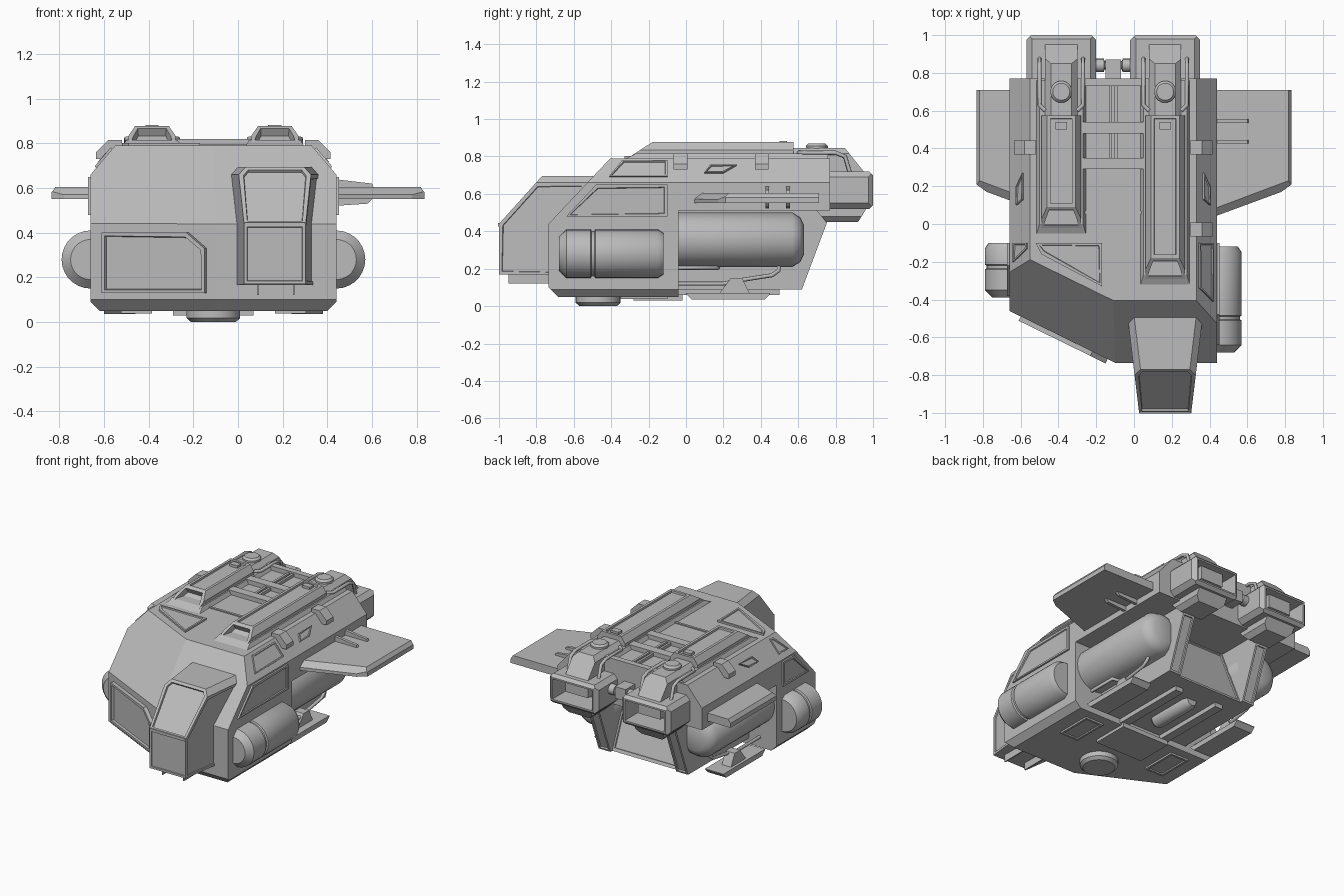
import bpy, bmesh, math
from mathutils import Vector

default_cube = bpy.data.objects.get("Cube")
if default_cube:
    bpy.data.objects.remove(default_cube, do_unlink=True)

grey = bpy.data.materials.new("hull_grey")
grey.use_nodes = True
grey.diffuse_color = (.5, .5, .5, 1)
grey.node_tree.nodes["Principled BSDF"].inputs["Base Color"].default_value = (.5, .5, .5, 1)

MID = -.11                      # hull centre line
ENGINES = (("left", .165, -.29), ("right", -.385, -.02))
SIDES = (("left", 1), ("right", -1))


def finish(name, bm, smooth=False):
    bmesh.ops.recalc_face_normals(bm, faces=bm.faces)
    mesh = bpy.data.meshes.new(name)
    bm.to_mesh(mesh)
    bm.free()
    mesh.materials.append(grey)
    if smooth:
        for poly in mesh.polygons:
            poly.use_smooth = True
        mesh.set_sharp_from_angle(angle=math.radians(35))
    ob = bpy.data.objects.new(name, mesh)
    bpy.context.collection.objects.link(ob)
    return ob


def prism(name, outline, axis, low, high, cuts=(), insets=()):
    """Extrude an outline along an axis, trim by planes, then inset chosen faces."""
    bm = bmesh.new()
    rings = []
    for level in (low, high):
        ring = []
        for point in outline:
            co = list(point)
            co.insert(axis, level)
            ring.append(bm.verts.new(co))
        bm.faces.new(ring)
        rings.append(ring)
    count = len(outline)
    for i in range(count):
        j = (i + 1) % count
        bm.faces.new((rings[0][i], rings[0][j], rings[1][j], rings[1][i]))
    for co, normal in cuts:
        geom = bm.verts[:] + bm.edges[:] + bm.faces[:]
        bmesh.ops.bisect_plane(bm, geom=geom, plane_co=co, plane_no=Vector(normal).normalized(),
                               clear_outer=True, dist=1e-5)
        bmesh.ops.holes_fill(bm, edges=[e for e in bm.edges if e.is_boundary])
    bmesh.ops.recalc_face_normals(bm, faces=bm.faces)
    for direction, rim, depth in insets:
        bm.normal_update()
        aim = Vector(direction).normalized()
        face = max(bm.faces, key=lambda f: f.normal.dot(aim))
        bmesh.ops.inset_individual(bm, faces=[face], thickness=rim, depth=0)
        bmesh.ops.inset_individual(bm, faces=[face], thickness=.003, depth=-depth)
    return finish(name, bm)


def box(name, x, y, z, cuts=(), insets=()):
    outline = [(x[0], y[0]), (x[1], y[0]), (x[1], y[1]), (x[0], y[1])]
    return prism(name, outline, 2, z[0], z[1], cuts, insets)


def panel(name, corners, outward, depth=.012, rim=.02):
    """Raised plate with a sunken centre lying on a flat surface."""
    bm = bmesh.new()
    face = bm.faces.new([bm.verts.new(c) for c in corners])
    face.normal_update()
    if face.normal.dot(Vector(outward)) < 0:
        face.normal_flip()
    push = face.normal * depth
    grown = bmesh.ops.extrude_face_region(bm, geom=[face], use_keep_orig=True)["geom"]
    bmesh.ops.translate(bm, verts=[v for v in grown if isinstance(v, bmesh.types.BMVert)], vec=push)
    bmesh.ops.recalc_face_normals(bm, faces=bm.faces)
    top = [f for f in grown if isinstance(f, bmesh.types.BMFace)]
    bmesh.ops.inset_individual(bm, faces=top, thickness=rim, depth=0)
    bmesh.ops.inset_individual(bm, faces=top, thickness=.004, depth=-depth * .6)
    return finish(name, bm)


def lathe(name, axis, centre, profile, sides=28):
    """Turn (radius, distance) pairs around an axis through the centre."""
    bm = bmesh.new()
    rings = []
    for radius, along in profile:
        ring = []
        for i in range(sides):
            a = math.tau * i / sides
            co = [radius * math.cos(a), radius * math.sin(a)]
            co.insert(axis, along)
            ring.append(bm.verts.new(Vector(co) + Vector(centre)))
        rings.append(ring)
    for a, b in zip(rings, rings[1:]):
        for i in range(sides):
            j = (i + 1) % sides
            bm.faces.new((a[i], a[j], b[j], b[i]))
    bm.faces.new(rings[0])
    bm.faces.new(rings[-1])
    return finish(name, bm, True)


def pipe(name, points, radius=.011):
    curve = bpy.data.curves.new(name, "CURVE")
    curve.dimensions = "3D"
    curve.bevel_depth = radius
    curve.bevel_resolution = 2
    curve.use_fill_caps = True
    spline = curve.splines.new("POLY")
    spline.points.add(len(points) - 1)
    for target, co in zip(spline.points, points):
        target.co = (*co, 1)
    curve.materials.append(grey)
    bpy.context.collection.objects.link(bpy.data.objects.new(name, curve))


# Main hull: blunt nose with one swept corner, chamfered roof and keel
roof_cuts = [((.44, 0, .66), (.13, 0, .11)), ((-.66, 0, .66), (-.13, 0, .11))]
corner = (-.1, -.735, .44)
nose_cuts = [((0, -.735, .44), (0, -.35, .33)),
             (corner, (-.441, -.898, 0)),
             (corner, (-.154, -.314, .292)),
             ((.44, 0, .09), (1, 0, -1)), ((-.66, 0, .09), (-1, 0, -1)),
             ((0, -.735, .1), (0, -1, -1)),
             ((-.1, -.735, .1), (-.441, -.898, -1))]
box("front_hull", (-.66, .44), (-.735, -.04), (.05, .79), roof_cuts + nose_cuts)
box("rear_hull", (-.66, .44), (-.04, .77), (.51, .79), roof_cuts)

# Cockpit: tapered cab hung off the left of the nose
cab = [(-1, .17), (-1, .44), (-.77, .695), (-.45, .695), (-.45, .16)]
cab_cuts = []
for side, s in SIDES:
    edge = .165 + s * .18
    cab_cuts += [((edge, -.65, 0), (s, -.12, 0)), ((edge - s * .03, -.65, .69), (s, -.12, 1)),
                 ((edge - s * .04, -1, .44), (s, -1, 0))]
prism("cockpit", cab, 0, -.05, .4, cab_cuts,
      [((0, -1, .9), .022, .012), ((0, -1, 0), .02, .006), ((1, -.12, 0), .022, .006)])
for x in (.09, .25):
    box("nose_probe", (x - .004, x + .004), (-.95, -.72), (.12, .17))
box("windshield_bar", (.03, .3), (-1.004, -.97), (.425, .445))


# Plates on the nose, roof and flanks
def swept_wall(x):
    return corner[1] + (corner[0] - x) * .491


plate = [(-.6, .13), (-.14, .13), (-.14, .33), (-.22, .4), (-.6, .4)]
panel("nose_plate", [(x, swept_wall(x), z) for x, z in plate], (-.44, -.9, 0), .025, .02)
panel("roof_plate", [(-.52, -.1, .79), (-.17, -.1, .79), (-.17, -.33, .79), (-.49, -.16, .79)], (0, 0, 1))
for side, s in SIDES:
    wall = MID + s * .55
    front = -.64 if s > 0 else -.38
    panel(side + "_flank_panel",
          [(wall, front, .48), (wall, -.1, .48), (wall, -.1, .65), (wall, front + .16, .65)], (s, 0, 0))

    def chamfer(y, z):
        return (wall - s * (z - .66) * .846, y, z)

    start = -.41 if s > 0 else -.2
    panel(side + "_shoulder_panel", [chamfer(start, .69), chamfer(-.1, .69), chamfer(-.1, .775),
                                     chamfer(start + .07, .775)], (s, 0, 1), .01, .012)
    panel(side + "_shoulder_vent", [chamfer(.1, .71), chamfer(.13, .75), chamfer(.27, .75),
                                    chamfer(.2, .71)], (s, 0, 1), .012, .008)
    for y in ((-.03, .405) if s > 0 else (.405,)):
        clip = [chamfer(0, .73), chamfer(0, .82), chamfer(0, .79)]
        outline = [(wall - s * .025, .73), (wall - s * .025, .76), (wall - s * .08, .815),
                   (wall - s * .14, .815), (wall - s * .14, .73)]
        prism(side + "_shoulder_clip", outline, 1, y - .037, y + .037)

# Roof deck between the rails
for y, width in ((.32, .03), (.51, .03), (.06, .008), (.75, .02)):
    box("roof_crossbar", (-.3, .08), (y - width, y + width), (.78, .82 if width > .01 else .797))
for x in (-.125, -.095):
    box("roof_spine", (x - .008, x + .008), (.32, .77), (.78, .81))

# Roof rails with intakes, engine necks, nozzles and pipes
for side, x, start in ENGINES:
    sides = [-1, 1]
    box(side + "_rail_base", (x - .13, x + .13), (start - .03, .76), (.78, .815),
        [((x + s * .13, 0, .79), (s, 0, .6)) for s in sides] + [((0, start - .03, .79), (0, -1, 2))])
    rail = [(start, .79), (start, .805), (start + .11, .877), (.575, .877), (.575, .79)]
    prism(side + "_rail", rail, 0, x - .105, x + .105,
          [((x + s * .105, 0, .835), (s, 0, .7)) for s in sides],
          [((0, -.55, .84), .022, .04), ((0, 0, 1), .025, .012)])
    box(side + "_rail_latch", (x - .03, x + .03), (.5, .54), (.86, .882))
    neck = [(.55, .7), (.55, .845), (.85, .845), (.95, .72), (.95, .6), (.7, .6)]
    prism(side + "_engine_neck", neck, 0, x - .085, x + .085,
          [((x + s * .085, 0, .815), (s, 0, 1)) for s in sides])
    lathe(side + "_filler_cap", 2, (x, .7, 0), [(.058, .82), (.058, .857), (.045, .87)])
    box(side + "_nozzle", (x - .185, x + .185), (.74, 1), (.52, .72),
        [((x + s * .155, 0, .62 + t * .1), (s, 0, t)) for s in sides for t in sides]
        + [((x + s * .185, .975, 0), (s, 1, 0)) for s in sides]
        + [((0, .98, .62 + t * .1), (0, 1, t)) for t in sides],
        [((0, 1, 0), .015, .16)])
    keel = [(.68, .53), (.75, .45), (.92, .45), (.97, .53)]
    prism(side + "_nozzle_keel", keel, 0, x - .11, x + .11,
          [((x + s * .11, 0, .48), (s, 0, -1)) for s in sides])
    for s in sides:
        px = x + s * .115
        pipe(side + "_engine_pipe", [(px - s * .03, .6, .82), (px, .63, .82), (px, .8, .82),
                                     (px, .85, .8), (px, .88, .7)])

# Coupling between the nozzles
lathe("nozzle_coupling", 0, (MID, .84, .65),
      [(.035, -.1), (.035, -.05), (.022, -.045), (.022, .045), (.035, .05), (.035, .1)], 16)
box("coupling_block", (-.15, -.07), (.75, .87), (.61, .69))

# Wings: flat plates with bevelled top edges, and blades on the left one
for side, s in SIDES:
    tip = [(s * .4, .03), (s * .78, .17), (s * .835, .21), (s * .835, .71), (s * .4, .71)]
    prism(side + "_wing", tip, 2, .55, .605,
          [((s * .78, .17, .57), (s * .35, -.93, 1.2)), ((s * .835, .4, .58), (s, 0, .7))])
for y in (.435, .545):
    prism("wing_blade", [(.43, .52), (.58, .53), (.62, .57), (.6, .62), (.43, .64)], 1, y - .01, y + .01)

# Side pods
lathe("left_pod", 1, (.44, 0, .28), [(.09, -.68), (.13, -.64), (.13, -.51), (.12, -.505), (.12, -.49),
                                     (.13, -.485), (.13, -.15), (.11, -.12)])
lathe("right_pod", 1, (-.66, 0, .28), [(.09, -.39), (.13, -.35), (.13, -.24), (.12, -.235), (.12, -.22),
                                       (.13, -.215), (.13, -.13), (.11, -.1)])

# Rear underbody: sloped ramp between pillars, tanks, pipes and skids
ramp = [(-.05, .09), (.6, .09), (.42, .52), (-.05, .52)]
prism("rear_ramp", ramp, 0, -.37, .15, (), [((0, .42, .18), .03, .008)])
pillar = [(-.05, .09), (.62, .09), (.755, .45), (.755, .52), (-.05, .52)]
for side, s in SIDES:
    inner, outer = sorted((MID + s * .25, MID + s * .34))
    prism(side + "_pillar", pillar, 0, inner, outer, (), [((0, .35, -.13), .018, .01)])
    tx = MID + s * .39
    lathe(side + "_tank", 1, (tx, 0, .355), [(.145, -.05), (.145, .57), (.12, .61), (.08, .63)])
    px = MID + s * .42
    pipe(side + "_short_pipe", [(px, -.05, .205), (px, .16, .205), (px - s * .06, .17, .205)])
    pipe(side + "_long_pipe", [(px, -.05, .12), (px, .2, .12), (px, .3, .14), (px, .46, .165),
                               (px, .495, .19), (px - s * .02, .5, .25)])
    strut = [(.18, .07), (.34, .07), (.3, .15), (.24, .15)]
    prism(side + "_skid_strut", strut, 0, px - .05, px + .02)
    box(side + "_skid", (px - .07, px + .07), (0, .45), (.035, .07),
        [((0, .42, .035), (0, 1, -1)), ((0, .03, .035), (0, -1, -1))])
    bx = MID + s * .345
    panel(side + "_belly_hatch", [(bx - .07, -.35, .05), (bx + .07, -.35, .05),
                                  (bx + .07, -.1, .05), (bx - .07, -.1, .05)], (0, 0, -1))
    box(side + "_belly_rib", (MID + s * .16 - .03, MID + s * .16 + .03), (-.05, .5), (.06, .1))

# Belly turret disc, spine and small cylinder
lathe("belly_disc", 2, (MID, -.47, 0), [(.1, 0), (.12, .018), (.12, .06)])
box("belly_spine", (-.29, .07), (-.28, -.02), (.03, .06))
lathe("belly_cylinder", 1, (MID, 0, .085), [(.035, .08), (.05, .1), (.05, .4), (.035, .43)], 20)
